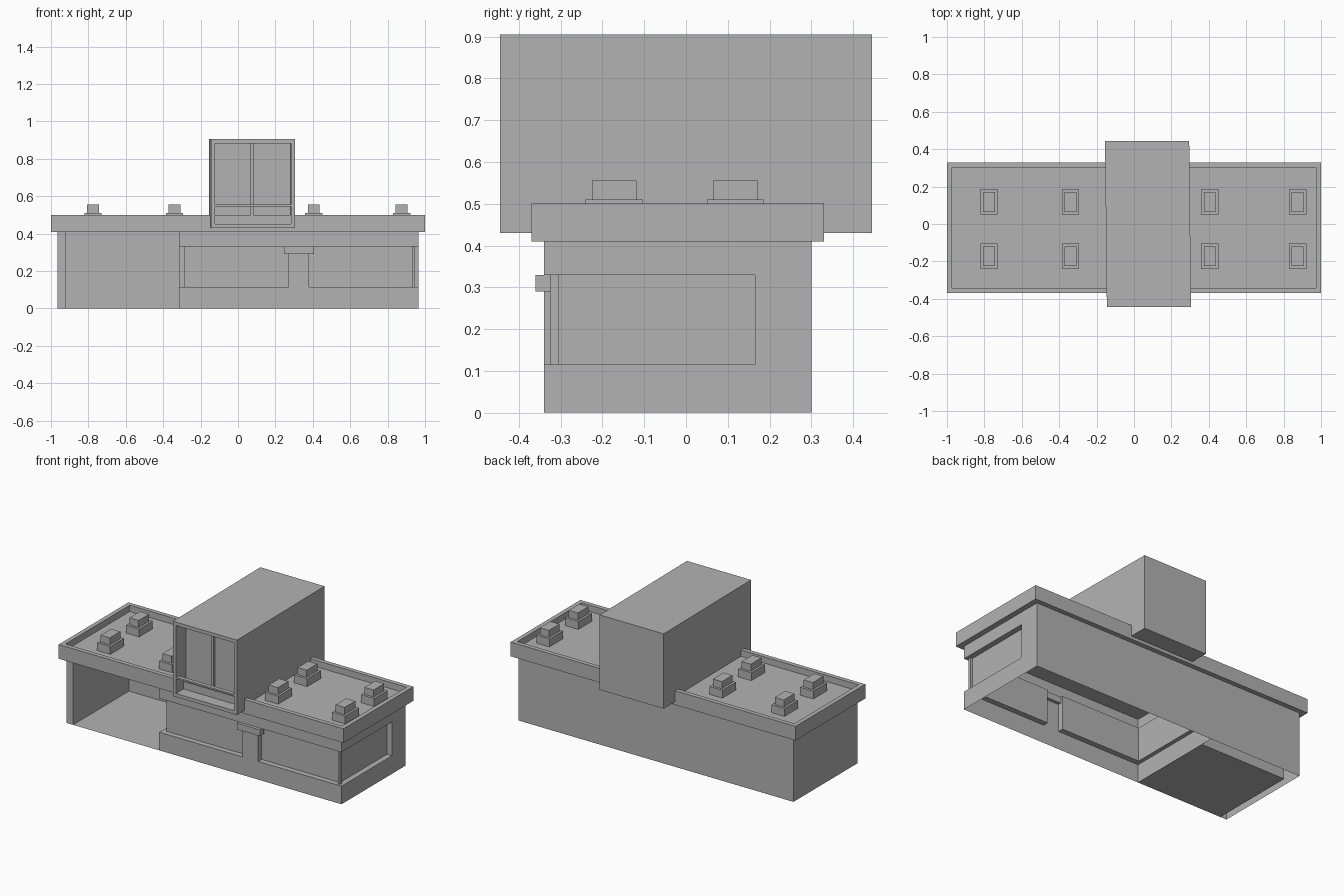
import bpy
import bmesh
from mathutils import Vector

cube = bpy.data.objects.get("Cube")
if cube:
    bpy.data.objects.remove(cube, do_unlink=True)

# Single flat colour
GREY = (0.45, 0.45, 0.45, 1)
mat = bpy.data.materials.new("plain_grey")
mat.use_nodes = True
mat.diffuse_color = GREY
mat.node_tree.nodes["Principled BSDF"].inputs["Base Color"].default_value = GREY


def finish(name, bm):
    mesh = bpy.data.meshes.new(name)
    bm.to_mesh(mesh)
    bm.free()
    mesh.materials.append(mat)
    obj = bpy.data.objects.new(name, mesh)
    bpy.context.scene.collection.objects.link(obj)
    return obj


def add_box(bm, x, y, z):
    lo, hi = Vector((x[0], y[0], z[0])), Vector((x[1], y[1], z[1]))
    verts = bmesh.ops.create_cube(bm, size=1)["verts"]
    for v in verts:
        v.co = (lo + hi) / 2 + v.co * (hi - lo)
    return verts


def add_sheet(bm, axis, at, u, v, facing):
    """Rectangle across one axis; u and v span the other two axes in order."""
    corners = []
    for a, b in ((u[0], v[0]), (u[1], v[0]), (u[1], v[1]), (u[0], v[1])):
        co = [a, b]
        co.insert(axis, at)
        corners.append(bm.verts.new(co))
    face = bm.faces.new(corners)
    face.normal_update()
    if face.normal[axis] * facing < 0:
        face.normal_flip()


def recess(bm, direction, rim, depth):
    """Sink the face that looks in a direction, leaving a rim around it."""
    bm.normal_update()
    d = Vector(direction)
    face = max(bm.faces, key=lambda f: f.normal.dot(d))
    bmesh.ops.inset_individual(bm, faces=[face], thickness=rim, use_even_offset=True)
    sunk = bmesh.ops.extrude_discrete_faces(bm, faces=[face])["faces"][0]
    bmesh.ops.translate(bm, verts=sunk.verts, vec=-d * depth)


def box(name, x, y, z):
    bm = bmesh.new()
    add_box(bm, x, y, z)
    return finish(name, bm)


def sheets(name, *parts):
    bm = bmesh.new()
    for part in parts:
        add_sheet(bm, *part)
    return finish(name, bm)


X, Y, Z = 0, 1, 2
W, FRONT, BACK, TOP = 0.965, -0.34, 0.30, 0.41
SILL, HEAD = 0.115, 0.33
BAY_L, BAY_R, BAY_BACK = -0.92, -0.315, 0.22
GLASS_Y, GLASS_X, GLASS_L, SIDE_END = -0.305, 0.93, -0.29, 0.165
PIER = (0.27, 0.38)
LOW, HIGH, OPEN = (0, SILL), (HEAD, TOP), (SILL, HEAD)

# Roof slab with parapet
bm = bmesh.new()
add_box(bm, (-1, 1), (-0.37, 0.33), (TOP, 0.5))
recess(bm, (0, 0, 1), 0.028, 0.04)
finish("roof_slab", bm)

# Outer walls, with windows that run around the corners
sheets("back_wall", (Y, BACK, (-W, W), (0, TOP), 1))
sheets("left_bay_outer_wall", (X, -W, (FRONT, BACK), (0, TOP), -1),
       (Y, FRONT, (-W, BAY_L), (0, TOP), -1))
sheets("front_wall",
       (Y, FRONT, (BAY_R, W), LOW, -1),
       (Y, FRONT, (BAY_R, W), HIGH, -1),
       (Y, FRONT, PIER, OPEN, -1))
sheets("side_wall",
       (X, W, (FRONT, BACK), LOW, 1),
       (X, W, (FRONT, BACK), HIGH, 1),
       (X, W, (SIDE_END, BACK), OPEN, 1))

# Open bay lining and floor
sheets("bay_lining",
       (X, BAY_L, (FRONT, BAY_BACK), (0, TOP), 1),
       (Y, BAY_BACK, (BAY_L, BAY_R), (0, TOP), -1),
       (Z, 0.0, (BAY_L, BAY_R), (FRONT, BAY_BACK), 1))
sheets("partition_wall",
       (X, BAY_R, (FRONT, BACK), LOW, -1),
       (X, BAY_R, (FRONT, BACK), HIGH, -1),
       (X, BAY_R, (SIDE_END, BACK), OPEN, -1))

# Recessed window panes
sheets("window_panes",
       (Y, GLASS_Y, (GLASS_L, PIER[0]), OPEN, -1),
       (Y, GLASS_Y, (PIER[1], GLASS_X), OPEN, -1),
       (X, GLASS_X, (GLASS_Y, SIDE_END), OPEN, 1),
       (X, GLASS_L, (GLASS_Y, SIDE_END), OPEN, -1))
box("corner_mullion", (GLASS_X, 0.945), (-0.325, GLASS_Y), OPEN)

# Sills, heads and jambs around the windows
bm = bmesh.new()
for z, facing in ((SILL, 1), (HEAD, -1)):
    add_sheet(bm, Z, z, (BAY_R, PIER[0]), (FRONT, GLASS_Y), facing)
    add_sheet(bm, Z, z, (PIER[1], W), (FRONT, GLASS_Y), facing)
    add_sheet(bm, Z, z, (GLASS_X, W), (GLASS_Y, SIDE_END), facing)
    add_sheet(bm, Z, z, (BAY_R, GLASS_L), (GLASS_Y, SIDE_END), facing)
add_sheet(bm, X, PIER[0], (FRONT, GLASS_Y), OPEN, -1)
add_sheet(bm, X, PIER[1], (FRONT, GLASS_Y), OPEN, 1)
add_sheet(bm, Y, SIDE_END, (GLASS_X, W), OPEN, -1)
add_sheet(bm, Y, SIDE_END, (BAY_R, GLASS_L), OPEN, -1)
finish("window_reveals", bm)

# Small block on the pier
box("pier_block", (0.245, 0.405), (-0.36, -0.32), (0.29, HEAD))

# Upper room with a deep front opening, very slightly skewed
bm = bmesh.new()
add_box(bm, (-0.15, 0.30), (-0.445, 0.445), (0.43, 0.905))
recess(bm, (0, -1, 0), 0.022, 0.1)
add_box(bm, (-0.128, 0.278), (-0.445, -0.42), (0.545, 0.555))
add_box(bm, (0.062, 0.078), (-0.365, -0.345), (0.452, 0.883))
for v in bm.verts:
    v.co.x -= 0.011 * v.co.y
finish("upper_room", bm)

# Roof vents
for i, x in enumerate((-0.775, -0.34, 0.405, 0.875)):
    for side, y in (("front", -0.172), ("back", 0.118)):
        bm = bmesh.new()
        for w, d, z in ((0.046, 0.068, (0.455, 0.51)), (0.032, 0.053, (0.51, 0.555))):
            add_box(bm, (x - w, x + w), (y - d, y + d), z)
        finish(f"roof_vent_{side}_{i + 1}", bm)
